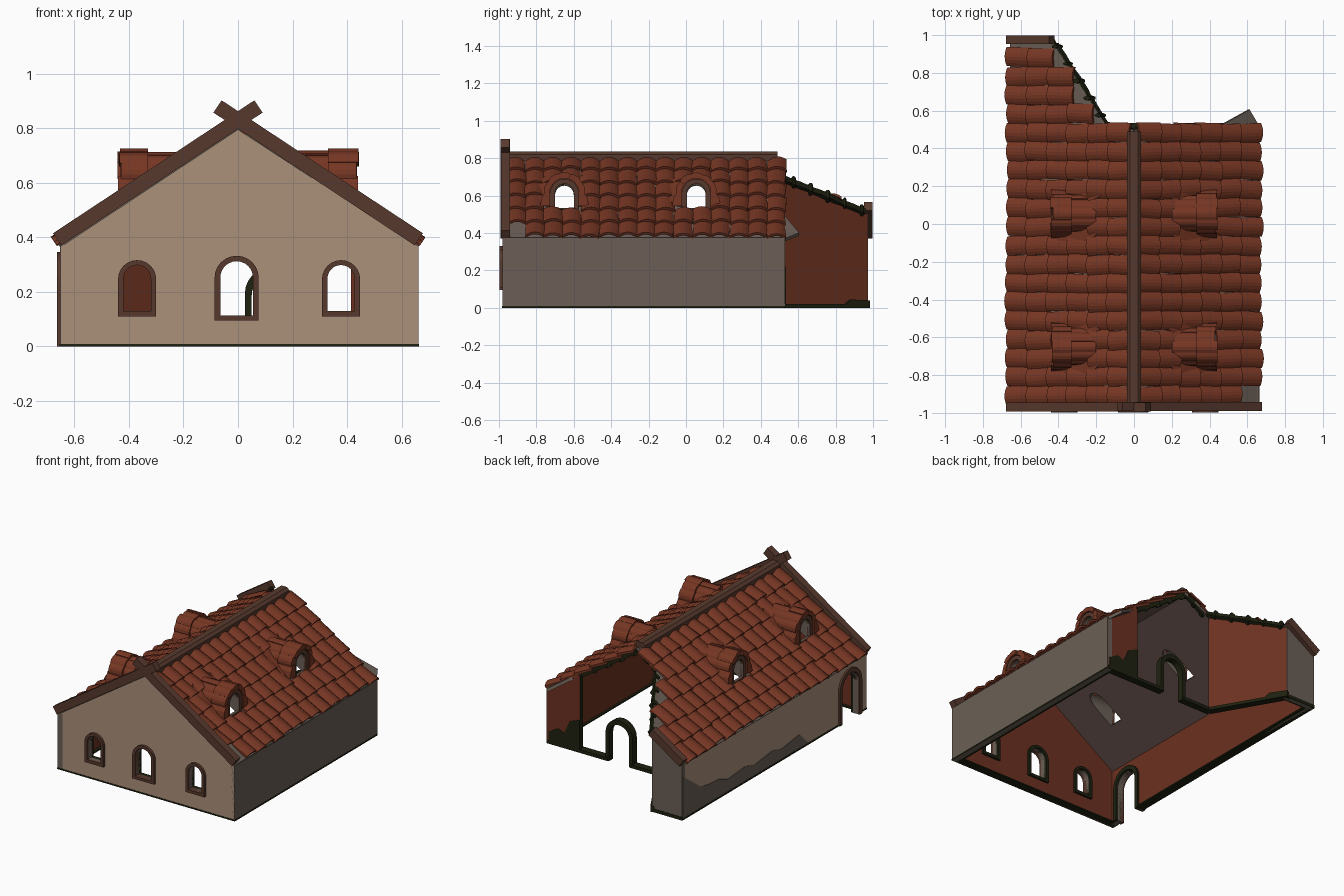
import bpy, bmesh, math, random
from mathutils import Vector
from mathutils.geometry import tessellate_polygon

if "Cube" in bpy.data.objects:
    bpy.data.objects.remove(bpy.data.objects["Cube"])

random.seed(4)
S = 0.66                      # roof slope, roof plane z = 0.8 - S*|x|
A = math.atan(S)
SN, CS = math.sin(A), math.cos(A)

def mat(name, hexa):
    c = [int(hexa[i:i + 2], 16) / 255 for i in (0, 2, 4)]
    lin = [v / 12.92 if v <= .04045 else ((v + .055) / 1.055) ** 2.4 for v in c]
    m = bpy.data.materials.new(name)
    m.diffuse_color = (*lin, 1)
    m.use_nodes = True
    m.node_tree.nodes["Principled BSDF"].inputs["Base Color"].default_value = m.diffuse_color
    return m

TAN, GREY = mat("tan_plaster", "AB907A"), mat("grey_plaster", "6B5F56")
TILE, WOOD = mat("clay_tile", "763623"), mat("brown_wood", "57392D")
RED, GREEN = mat("red_inner_wall", "6C3120"), mat("dark_moss", "1E2110")
CEIL = mat("brown_ceiling", "65514A")

def make(name, verts, faces, mats, idx=None):
    me = bpy.data.meshes.new(name)
    me.from_pydata(verts, [], faces)
    for m in mats:
        me.materials.append(m)
    if idx:
        me.polygons.foreach_set("material_index", idx)
    bm = bmesh.new()
    bm.from_mesh(me)
    bmesh.ops.recalc_face_normals(bm, faces=bm.faces)
    bm.to_mesh(me)
    bm.free()
    ob = bpy.data.objects.new(name, me)
    bpy.context.collection.objects.link(ob)
    return ob

def prism(name, loops, f, w0, w1, mats):
    """Extrude outline (first loop) with holes from w0 to w1; mats = (w0 cap, w1 cap, sides)."""
    flat = [p for l in loops for p in l]
    n = len(flat)
    tris = tessellate_polygon([[Vector((u, v, 0)) for u, v in l] for l in loops])
    verts = [f(u, v, w0) for u, v in flat] + [f(u, v, w1) for u, v in flat]
    faces = [tuple(t) for t in tris] + [tuple(i + n for i in reversed(t)) for t in tris]
    idx = [0] * len(tris) + [1] * len(tris)
    k = 0
    for l in loops:
        m = len(l)
        for i in range(m):
            a, b = k + i, k + (i + 1) % m
            faces.append((a, b, b + n, a + n))
            idx.append(2)
        k += m
    return make(name, verts, faces, mats, idx)

def box(name, x0, x1, y0, y1, z0, z1, m):
    return prism(name, [[(x0, y0), (x1, y0), (x1, y1), (x0, y1)]],
                 lambda u, v, w: (u, v, w), z0, z1, (m, m, m))

def arch(c, z0, z1, hw, n=12):
    return [(c - hw, z0), (c + hw, z0)] + [
        (c + hw * math.cos(math.pi * i / n), z1 - hw + hw * math.sin(math.pi * i / n)) for i in range(n + 1)]

def door_ring(c, z0, zi, hi, zo, ho):
    """Arch frame open at the foot."""
    return arch(c, z0, zo, ho)[1:] + [(c - ho, z0)] + [(c - hi, z0)] + arch(c, z0, zi, hi)[:1:-1] + [(c + hi, z0)]

on_y = lambda u, v, w: (u, w, v)
on_x = lambda u, v, w: (w, u, v)

# front gable wall with three arched windows
wins = [(-.37, .13, .298, .05, .11, .316, .07), (-.005, .113, .312, .06, .095, .332, .081),
        (.378, .13, .298, .05, .11, .316, .07)]
prism("front_wall", [[(-.65, 0), (.66, 0), (.66, .365), (0, .795), (-.65, .365)]] +
      [arch(c, a, b, h) for c, a, b, h, *_ in wins], on_y, -.98, -.945, (TAN, RED, GREY))
for c, a, b, h, A0, B0, H0 in wins:
    ring = [arch(c, A0, B0, H0), arch(c, a, b, h)]
    prism("front_window_frame", ring, on_y, -.998, -.955, (WOOD,) * 3)
    prism("inner_window_frame", ring, on_y, -.955, -.93, (GREEN,) * 3)

# side walls, the left one with an arched doorway
prism("right_wall", [[(-.98, 0), (.53, 0), (.53, .375), (-.98, .375)]], on_x, .662, .625, (GREY, RED, GREY))
door = arch(-.8, 0, .315, .09)
prism("left_wall", [[(-.98, 0), (-.89, 0)] + door[:1:-1] + [(-.71, 0), (.97, 0), (.97, .375), (-.98, .375)]],
      on_x, -.652, -.615, (TAN, RED, GREY))
dr = door_ring(-.8, 0, .315, .09, .345, .118)
prism("left_door_frame", [dr], on_x, -.664, -.635, (WOOD,) * 3)
prism("left_door_inner_frame", [dr], on_x, -.635, -.6, (GREEN,) * 3)
stain = [(.968, .012)] + [(.968 - .095 * i, .09 + .2 * math.exp(-i * .5) + .015 * math.sin(i * 2.1)) for i in range(14)]
prism("left_wall_stain", [stain + [(-.36, .012)]], on_x, -.655, -.65, (GREY,) * 3)

# broken back: stub on the left, slanting wall, remnant on the right
prism("back_left_stub", [[(-.652, 0), (-.43, 0), (-.43, .505), (-.652, .365)]], on_y, .972, .94, (GREY, RED, GREY))
P, Q = Vector((-.43, .97, 0)), Vector((-.17, .52, 0))
L = (Q - P).length
D = (Q - P) / L
N = Vector((D.y, -D.x, 0))
slant = lambda u, v, w: tuple(P + D * u + N * w + Vector((0, 0, v)))
prism("slanting_wall", [[(0, 0), (L, 0), (L, .67), (0, .50)]], slant, 0, .03, (RED, RED, GREEN))
prism("slanting_wall_skirting", [[(-.01, 0), (L, 0), (L, .02), (.14, .02), (.11, .045), (-.01, .04)]],
      slant, -.012, .04, (GREEN,) * 3)
prism("back_right_remnant", [[(.415, 0), (.66, 0), (.66, .365), (.415, .515)]], on_y, .53, .5, (RED, RED, GREEN))
prism("remnant_moss", [[(.415, 0), (.645, 0), (.645, .08), (.58, .12), (.53, .1), (.49, .19), (.415, .22)]],
      on_y, .534, .529, (GREEN,) * 3)
prism("back_door_frame", [door_ring(.125, 0, .26, .075, .292, .1)], on_y, .485, .53, (GREEN,) * 3)

# mossy skirting along every wall foot
for x0, x1, y0, y1 in [(-.654, .663, -.983, -.925), (.61, .664, -.98, .53), (-.656, -.595, -.69, .973),
                       (-.655, -.43, .93, .975), (.21, .655, .485, .534), (-.19, .04, .485, .534)]:
    box("skirting", x0, x1, y0, y1, 0, .009 if y0 < .4 else .022, GREEN)

# roof slabs with dormer openings
dormers = (-.65, .055)
def roof(side):
    def f(u, v, w):
        x = (.8 - v) / S
        return (side * (x + w * SN), u, v + w * CS)
    return f
zr = lambda x: .8 - S * x
holes = [arch(c, .53, .665, .05) for c in dormers]
left = [(-.965, zr(.655)), (.965, zr(.655)), (.965, zr(.43)), (.53, zr(.15)), (.5, .8), (-.965, .8)]
right = [(-.965, zr(.66)), (.52, zr(.66)), (.605, zr(.61)), (.5, zr(.42)), (.5, .8), (-.965, .8)]
prism("left_roof_slab", [left] + holes, roof(-1), .005, -.014, (GREY, CEIL, GREY))
prism("right_roof_slab", [right] + holes, roof(1), .005, -.014, (GREY, CEIL, GREY))

# ragged mossy broken edges: one jagged strip per edge, just under the tiles
def ragged(name, side, a, b, n, w=.013):
    d = Vector((b[0] - a[0], b[1] - a[1])).normalized()
    out = []
    for s in (1, -1):
        for i in (range(n + 1) if s > 0 else range(n, -1, -1)):
            o = s * random.uniform(.5 * w, w)
            x = a[0] + (b[0] - a[0]) * i / n + d.y * o
            y = a[1] + (b[1] - a[1]) * i / n - d.x * o
            out.append((y, zr(x)))
    prism(name, [out], roof(side), -.026, .004, (GREEN,) * 3)
    for i in range(0, n, 3):      # crumbling lumps
        x, y = a[0] + (b[0] - a[0]) * (i + .5) / n, a[1] + (b[1] - a[1]) * (i + .5) / n
        r = random.uniform(.008, .014)
        prism(name + "_lump", [[(y + r * math.cos(k), zr(x) + r * math.sin(k)) for k in range(6)]],
              roof(side), -.035, .018, (GREEN,) * 3)
ragged("broken_edge_slant", -1, (.42, .955), (.155, .53), 14)
ragged("broken_edge_left", -1, (.15, .505), (.02, .5), 6)
ragged("broken_edge_right", 1, (.02, .5), (.42, .505), 12)

# curved roof tiles
def tiles(side):
    V, F = [], []
    n, pw, px = 6, .0995, .107
    for r in range(6):
        cols = 15 if side > 0 or r > 3 else (19, 19, 18, 16)[r]
        for i in range(cols):
            y = -.91 + pw * i
            if side > 0 and r == 0 and i == 0:
                continue
            if r in (2, 3) and any(abs(y - c) < .098 for c in dormers):
                continue
            xl = .657 - px * r + random.uniform(-.006, .006)
            y += random.uniform(-.004, .004)
            lift, skew = .006 + random.uniform(-.003, .004), random.uniform(-.005, .005)
            k = len(V)
            for x, h, sk in ((xl, .017 + lift, skew), (max(xl - px - .018, .015), .004, -skew)):
                for lay in (0, -.015):
                    for j in range(n + 1):
                        t = j / n * 2 - 1
                        o = h + .02 * (1 - t * t) + lay
                        V.append((side * (x + o * SN), y + sk + t * .051, zr(x) + o * CS))
            m = n + 1      # rings: lower outer, lower inner, upper outer, upper inner
            for j in range(n):
                for p, q in ((0, 1), (1, 3), (3, 2), (2, 0)):
                    F.append((k + p * m + j, k + p * m + j + 1, k + q * m + j + 1, k + q * m + j))
            for j in (0, n):
                F.append((k + j, k + m + j, k + 3 * m + j, k + 2 * m + j))
    make("roof_tiles_right" if side > 0 else "roof_tiles_left", V, F, [TILE])
tiles(1)
tiles(-1)

# dormers: lining, frame and a hood of tiles
def dormer(side, c):
    xr = lambda v: (.8 - v) / S
    lining = lambda u, v, w: (side * (xr(v) * (1 - w) + .425 * w), u, v)
    prism("dormer_lining", [door_ring(c, .53, .665, .05, .685, .07)], lining, 0, 1, (GREY,) * 3)
    flat = lambda u, v, w: (side * w, u, v)
    prism("dormer_frame", [arch(c, .52, .69, .076), arch(c, .53, .664, .05)], flat, .408, .43, (WOOD,) * 3)
    for row, (x0, x1, r) in enumerate(((.33, .44, .103), (.2, .345, .094))):
        hood = lambda u, v, w: (side * (max(xr(v) - .01, x0) if w == 0 else x1 + w - 1), u, v)
        for k in range(5):
            a0 = math.pi * k / 5
            R = r + random.uniform(-.005, .005)
            ring = [(R + .006 * math.sin(math.pi * j / 4), a0 + math.pi / 5 * j / 4) for j in range(5)]
            ring += [(r - .024, a0 + math.pi / 5 * j / 4) for j in range(4, -1, -1)]
            prism("dormer_hood_tile", [[(c + q * math.cos(a), .613 + q * math.sin(a)) for q, a in ring]],
                  hood, 0, 1 + random.uniform(-.012, .004), (TILE,) * 3)
        if row == 0:
            for s in (-1, 1):
                # splayed tiles filling the sides of the dormer
                leg = [(.076, .545), (.13, .545), (.122, .59), (.1, .625), (.076, .625)]
                prism("dormer_hood_leg", [[(c + s * a, b) for a, b in leg]], hood, 0, 1, (TILE,) * 3)
                prism("dormer_side_tile", [[(c + s * a, b) for a, b in
                                            ((.07, .535), (.145, .545), (.14, .66), (.09, .69), (.07, .66))]],
                      roof(side), .004, .026, (TILE,) * 3)
for c in dormers:
    dormer(1, c)
    dormer(-1, c)

# crossed gable boards, back board and ridge beam
def board(name, side, xa, xb, zc, y0, y1):
    o = [(x - s * .027 * SN, zc + S * x + s * .027 * CS) for x, s in ((xa, -1), (xb, -1), (xb, 1), (xa, 1))]
    prism(name, [o], lambda u, v, w: (side * u, w, v), y0, y1, (WOOD,) * 3)
board("gable_board_left", 1, -.663, .075, .83, -.993, -.945)
board("gable_board_right", -1, -.663, .075, .83, -.99, -.942)
board("back_gable_board", 1, -.663, -.435, .83, .952, .998)
prism("ridge_beam", [[(-.038, .785), (.038, .785), (.038, .82), (.02, .836), (-.02, .836), (-.038, .82)]],
      on_y, -.95, .49, (WOOD,) * 3)
